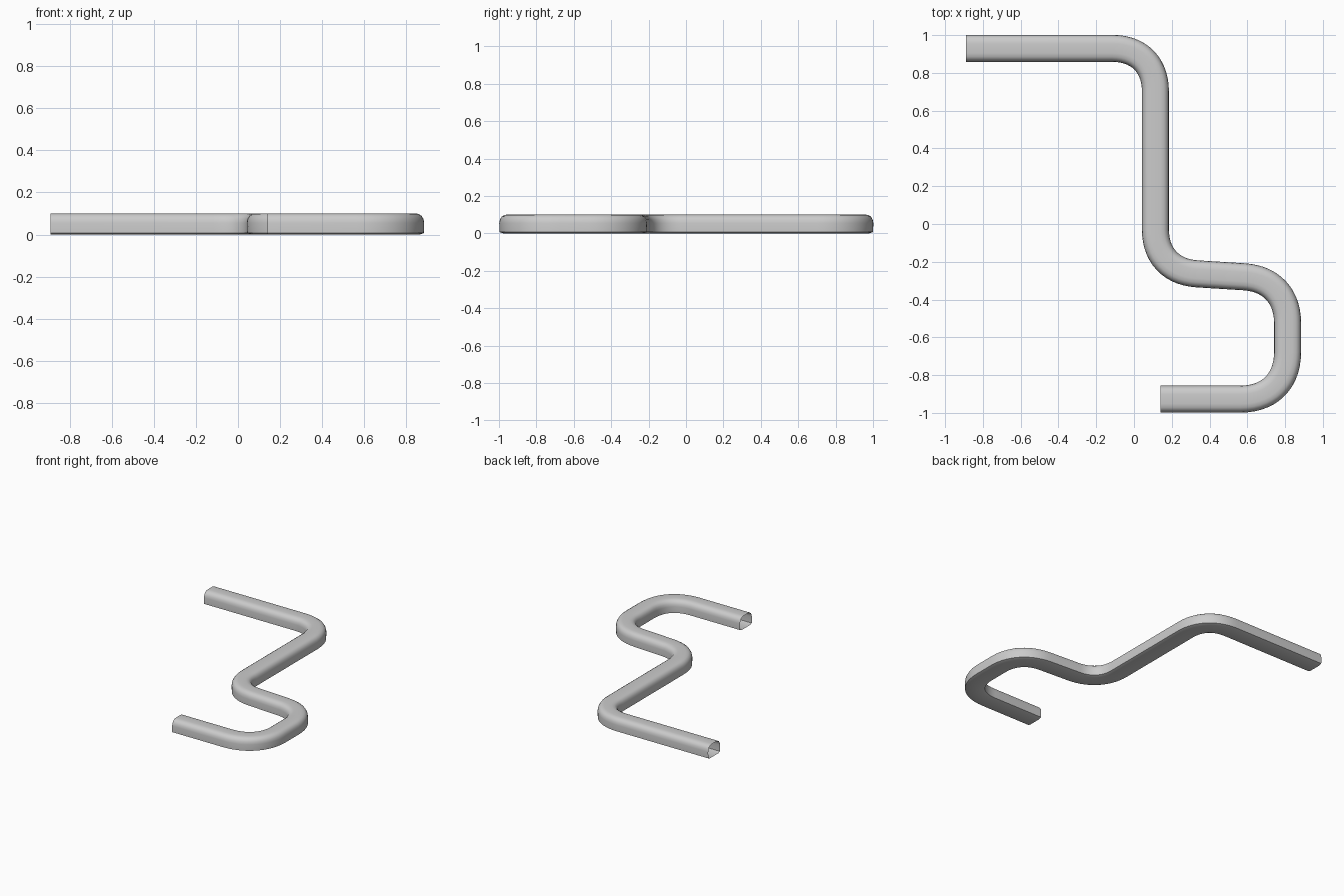
import bpy
from mathutils import Vector

if "Cube" in bpy.data.objects:
    bpy.data.objects.remove(bpy.data.objects["Cube"])

# corner points of the centreline with the bend length at each corner
PATH = [((-0.89, 0.93), 0), ((0.1135, 0.93), 0.23), ((0.1135, -0.25), 0.22),
        ((0.813, -0.294), 0.23), ((0.813, -0.927), 0.25), ((0.14, -0.927), 0)]
# half cross-section (side offset, height), from bottom to top
HALF = [(0.05, 0.0), (0.0705, 0.007), (0.0715, 0.055), (0.068, 0.074),
        (0.059, 0.089), (0.045, 0.098), (0.025, 0.101)]
PROFILE = HALF + [(-x, z) for x, z in reversed(HALF)]
STEPS = 14


def bent_path():
    """Return (point, direction) stations with softly curved corners."""
    p = [Vector(q) for q, _ in PATH]
    out = [(p[0], (p[1] - p[0]).normalized())]
    for i in range(1, len(p) - 1):
        d = PATH[i][1]
        u, v = (p[i] - p[i - 1]).normalized(), (p[i + 1] - p[i]).normalized()
        a, b = p[i] - u * d, p[i] + v * d
        c1, c2 = a + u * d * 0.62, b - v * d * 0.62
        for k in range(STEPS + 1):
            t = k / STEPS
            s = 1 - t
            pos = a * s**3 + c1 * 3 * s * s * t + c2 * 3 * s * t * t + b * t**3
            tan = (c1 - a) * s * s + (c2 - c1) * 2 * s * t + (b - c2) * t * t
            out.append((pos, tan.normalized()))
    out.append((p[-1], (p[-1] - p[-2]).normalized()))
    return out


# open-ended tube swept along the path
verts, faces = [], []
stations = bent_path()
n = len(PROFILE)
for pos, tan in stations:
    side = Vector((-tan.y, tan.x))
    verts += [(pos.x + side.x * w, pos.y + side.y * w, z) for w, z in PROFILE]
for r in range(len(stations) - 1):
    for j in range(n):
        k = (j + 1) % n
        faces.append((r * n + j, r * n + k, (r + 1) * n + k, (r + 1) * n + j))

mesh = bpy.data.meshes.new("bent_tube")
mesh.from_pydata(verts, [], faces)
mesh.flip_normals()
tube = bpy.data.objects.new("bent_tube", mesh)
bpy.context.collection.objects.link(tube)
bpy.context.view_layer.objects.active = tube
tube.select_set(True)
bpy.ops.object.mode_set(mode='EDIT')
bpy.ops.mesh.select_all(action='SELECT')
bpy.ops.mesh.normals_make_consistent(inside=False)
bpy.ops.object.mode_set(mode='OBJECT')
bpy.ops.object.shade_smooth_by_angle(angle=0.6)
